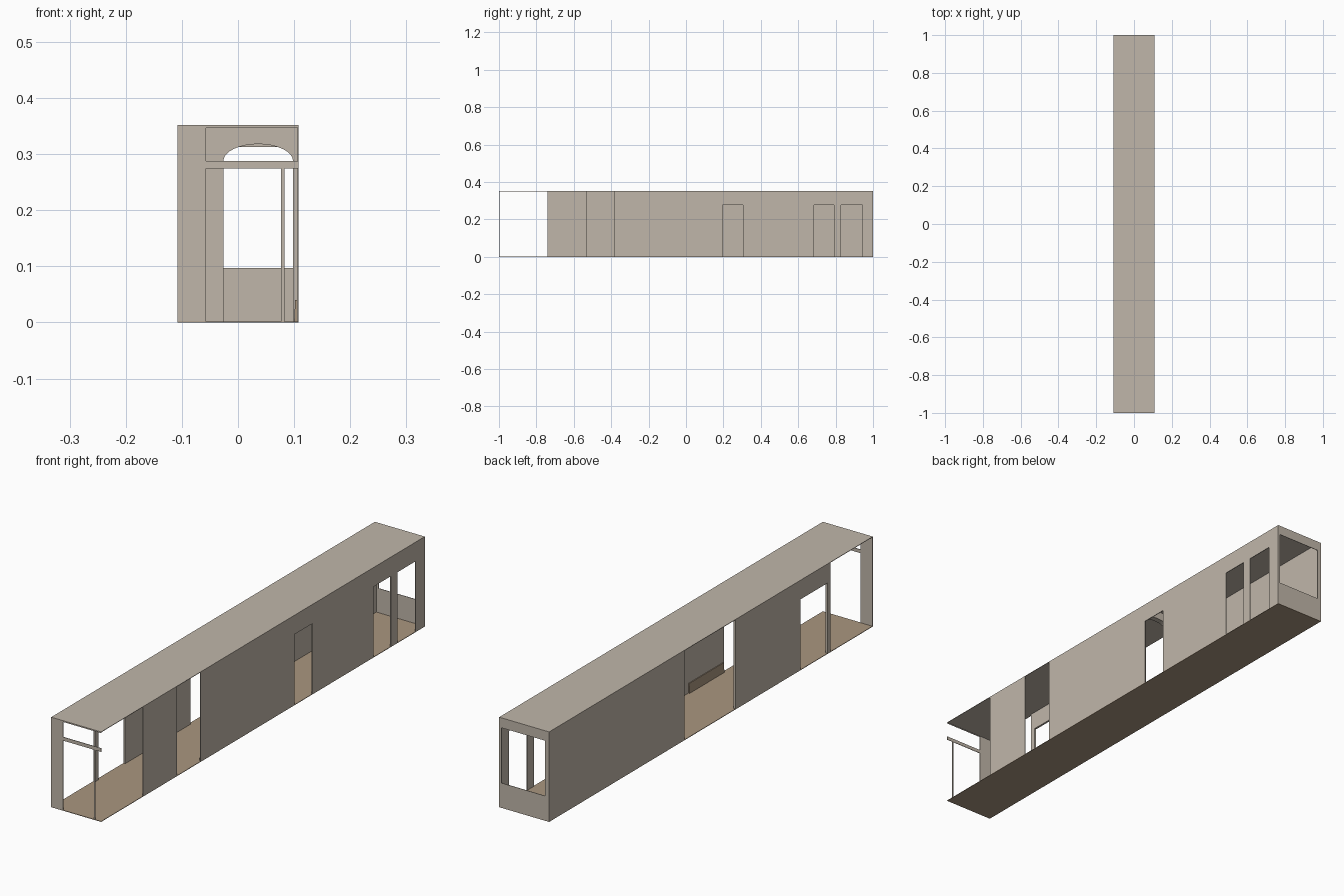
import bpy, bmesh, math

cube = bpy.data.objects.get("Cube")
if cube:
    bpy.data.objects.remove(cube, do_unlink=True)


def material(name, rgb):
    m = bpy.data.materials.new(name)
    m.use_nodes = True
    m.diffuse_color = (*rgb, 1)
    m.node_tree.nodes["Principled BSDF"].inputs["Base Color"].default_value = (*rgb, 1)
    return m


plaster = material("warm_grey", (0.53, 0.47, 0.40))
wood = material("tan_floor", (0.40, 0.305, 0.212))

HALF_W, HALF_L, TOP, SKIN = 0.108, 1.0, 0.352, 0.002
DOOR_TOP = 0.277


def prism(name, outline, offset, mat):
    """Extrude a planar outline by an offset into a closed solid."""
    bm = bmesh.new()
    face = bm.faces.new([bm.verts.new(p) for p in outline])
    extruded = bmesh.ops.extrude_face_region(bm, geom=[face], use_keep_orig=True)
    moved = [g for g in extruded["geom"] if isinstance(g, bmesh.types.BMVert)]
    bmesh.ops.translate(bm, vec=offset, verts=moved)
    bmesh.ops.recalc_face_normals(bm, faces=bm.faces)
    mesh = bpy.data.meshes.new(name)
    bm.to_mesh(mesh)
    bm.free()
    mesh.materials.append(mat)
    obj = bpy.data.objects.new(name, mesh)
    bpy.context.scene.collection.objects.link(obj)
    return obj


def box(name, x, y, z, mat=plaster):
    base = [(x[0], y[0], z[0]), (x[1], y[0], z[0]), (x[1], y[1], z[0]), (x[0], y[1], z[0])]
    return prism(name, base, (0, 0, z[1] - z[0]), mat)


# Floor and roof slabs
full_x, full_y = (-HALF_W, HALF_W), (-HALF_L, HALF_L)
box("floor", full_x, full_y, (0, SKIN), wood)
box("roof", full_x, full_y, (TOP - SKIN, TOP))

# Side walls: solid panels and the lintels over the doorways
wall_z, lintel_z = (SKIN, TOP - SKIN), (DOOR_TOP, TOP - SKIN)
left_x, right_x = (HALF_W - 0.003, HALF_W), (-HALF_W, -HALF_W + 0.008)
left_panels = [(-0.74, -0.53), (-0.385, 0.195), (0.305, 0.684), (0.79, 0.83), (0.943, HALF_L)]
left_lintels = [(0.195, 0.305), (0.684, 0.79), (0.83, 0.943)]
right_panels = [(-0.74, -0.72), (-0.554, -0.152), (0.164, HALF_L)]
right_lintels = [(-0.72, -0.554)]
for side, x, panels, lintels in (("left", left_x, left_panels, left_lintels),
                                 ("right", right_x, right_panels, right_lintels)):
    for i, y in enumerate(panels):
        box(f"{side}_wall_{i + 1}", x, y, wall_z)
    for i, y in enumerate(lintels):
        box(f"{side}_lintel_{i + 1}", x, y, lintel_z)

# Open front frame: wide stile, transom bar, slim post, top rail
front_y = (-HALF_L, -HALF_L + SKIN)
box("front_stile", (-HALF_W, -0.057), front_y, wall_z)
box("front_transom", (-0.057, HALF_W), front_y, (0.274, 0.288))
box("front_post", (0.077, 0.083), front_y, (SKIN, 0.274))
box("front_top_rail", (-0.057, HALF_W), front_y, (0.347, TOP - SKIN))

# Back end: window frame
back_y = (HALF_L - SKIN, HALF_L)
box("back_sill_panel", full_x, back_y, (SKIN, 0.097))
box("back_header", full_x, back_y, (0.313, TOP - SKIN))
box("back_stile_right", (-HALF_W, -0.09), back_y, (0.097, 0.313))
box("back_stile_left", (0.099, HALF_W), back_y, (0.097, 0.313))

# Interior partition with an arched opening
cross_y, x0, x1, spring = 0.166, -0.026, 0.098, 0.288
centre, radius = (x0 + x1) / 2, (x1 - x0) / 2
steps = 16
arch = []
for i in range(steps + 1):
    a = math.pi * (1 - i / steps)
    arch.append((centre + radius * math.cos(a), cross_y, spring + 0.03 * math.sin(a)))
low, high = wall_z
edge = HALF_W - 0.001
outline = ([(-edge, cross_y, low), (x0, cross_y, low)] + arch +
           [(x1, cross_y, low), (edge, cross_y, low),
            (edge, cross_y, high), (-edge, cross_y, high)])
prism("arched_partition", outline, (0, 0.022, 0), plaster)

# Tapered skirting along the left wall
skirt = [(0.1, -0.38, SKIN), (0.105, -0.38, SKIN), (0.105, -0.38, 0.04), (0.102, -0.38, 0.04)]
prism("skirting", skirt, (0, 0.215, 0), wood)
